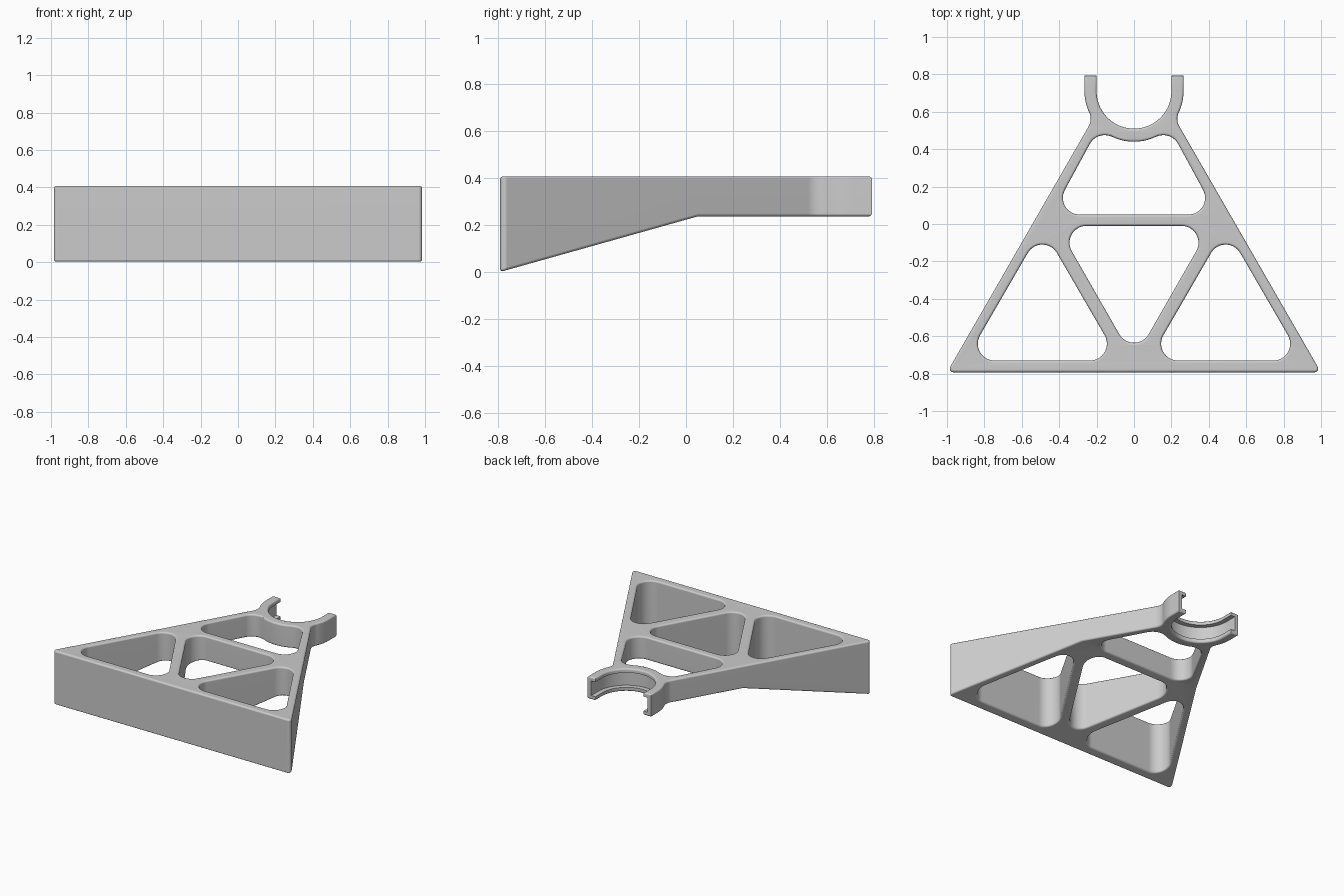
import bpy, bmesh
from math import cos, sin, radians, degrees, atan2, sqrt

cube = bpy.data.objects.get("Cube")
if cube:
    bpy.data.objects.remove(cube)

TOP, ARM_Z, BACK, BEND_Y = 0.407, 0.237, 0.793, 0.05
RING_Y, RING_IN, RING_OUT = 0.71, 0.2, 0.265
EDGE = 0.012


def arc(cx, cy, r, start, end, steps=14):
    angles = [radians(start + (end - start) * i / steps) for i in range(steps + 1)]
    return [(cx + r * cos(a), cy + r * sin(a)) for a in angles]


def mirrored(half):
    """Close a half outline (x >= 0) with its mirror image."""
    return half + [(-x, y) for x, y in reversed(half) if x > 1e-5]


def rounded_triangle(x, base_y, half_w, tip_y, r=0.09):
    """Triangle of three corner circles, pointing up or down."""
    s = 1 if tip_y > base_y else -1
    return (arc(x - half_w, base_y, r, s * 270, s * 150)
            + arc(x, tip_y, r, s * 150, s * 30)
            + arc(x + half_w, base_y, r, s * 30, s * -90))


def pocket(r):
    """U shape of the clip opening, right half, from the arm down to the centre."""
    return [(r, BACK)] + arc(0, RING_Y, r, 0, -90, 24)


# Outer outline: triangle, concave fillet into the clip ring, arm and opening
fillet = 0.08
gap = 0.116 + fillet
run = sqrt((RING_OUT + fillet) ** 2 - gap ** 2)
fx = gap * cos(radians(30)) + run * 0.5
fy = gap * 0.5 - run * cos(radians(30))
meet = degrees(atan2(-fy, -fx))
corner = arc(0.965, -BACK + 0.02, 0.02, -90, 30, 6)
outline = mirrored(corner
                   + arc(fx, RING_Y + fy, fillet, 210, meet)
                   + arc(0, RING_Y, RING_OUT, meet - 180, 0)
                   + [(RING_OUT, BACK)] + pocket(RING_IN))

# Upper window follows the curve of the clip ring
tx, ty, r = 0.157, 0.385, 0.09
lean = degrees(atan2(RING_Y - ty, tx))
upper = mirrored(arc(0.29, 0.14, r, -90, 30)
                 + arc(tx, ty, r, 30, 180 - lean)
                 + arc(0, RING_Y, 0.27, -lean, -90))

windows = [upper,
           rounded_triangle(-0.49, -0.64, 0.255, -0.2),
           rounded_triangle(0.49, -0.64, 0.255, -0.2),
           rounded_triangle(0, -0.1, 0.255, -0.545)]


def plate(name, loops, z0, z1, edge):
    """Filled outlines with holes, extruded from z0 to z1 with rounded edges."""
    curve = bpy.data.curves.new(name + "_profile", "CURVE")
    curve.dimensions, curve.fill_mode = "2D", "BOTH"
    curve.extrude = (z1 - z0) / 2 - edge
    curve.bevel_depth, curve.bevel_resolution, curve.offset = edge, 2, -edge
    for loop in loops:
        clean = [p for i, p in enumerate(loop)
                 if abs(p[0] - loop[i - 1][0]) + abs(p[1] - loop[i - 1][1]) > 1e-4]
        spline = curve.splines.new("POLY")
        spline.points.add(len(clean) - 1)
        for point, (x, y) in zip(spline.points, clean):
            point.co = (x, y, 0, 1)
        spline.use_cyclic_u = True
    temp = bpy.data.objects.new(name + "_profile", curve)
    bpy.context.collection.objects.link(temp)
    graph = bpy.context.evaluated_depsgraph_get()
    mesh = bpy.data.meshes.new_from_object(temp.evaluated_get(graph))
    bpy.data.objects.remove(temp)
    bm = bmesh.new()
    bm.from_mesh(mesh)
    bmesh.ops.translate(bm, vec=(0, 0, (z0 + z1) / 2), verts=bm.verts)
    bmesh.ops.remove_doubles(bm, verts=bm.verts, dist=1e-5)
    bmesh.ops.recalc_face_normals(bm, faces=bm.faces)
    bm.to_mesh(mesh)
    bm.free()
    obj = bpy.data.objects.new(name, mesh)
    bpy.context.collection.objects.link(obj)
    return obj


bracket = plate("bracket", [outline] + windows, ARM_Z, TOP, EDGE)

# Slope the underside down towards the front
bm = bmesh.new()
bm.from_mesh(bracket.data)
bmesh.ops.bisect_plane(bm, geom=bm.verts[:] + bm.edges[:] + bm.faces[:],
                       plane_co=(0, BEND_Y, 0), plane_no=(0, 1, 0))
for v in bm.verts:
    if v.co.z < (ARM_Z + TOP) / 2 and v.co.y < BEND_Y:
        v.co.z -= ARM_Z * (BEND_Y - v.co.y) / (BEND_Y + BACK)
bm.to_mesh(bracket.data)
bm.free()

# Groove inside the clip, leaving a lip above and below
groove_half = [(x, y + 0.1 if y == BACK else y) for x, y in pocket(0.235)]
groove = plate("groove_cutter", [mirrored(groove_half)], ARM_Z + 0.03, TOP - 0.03, 0)
groove.hide_render = True
groove.hide_set(True)
cut = bracket.modifiers.new("groove", "BOOLEAN")
cut.operation, cut.solver, cut.object = "DIFFERENCE", "EXACT", groove

# Plain grey material
grey = bpy.data.materials.new("grey")
grey.use_nodes = True
colour = (0.6, 0.6, 0.6, 1)
grey.diffuse_color = colour
grey.node_tree.nodes["Principled BSDF"].inputs["Base Color"].default_value = colour
bracket.data.materials.clear()
bracket.data.materials.append(grey)

# Smooth shading with crisp flats
bpy.ops.object.select_all(action="DESELECT")
bracket.select_set(True)
bpy.context.view_layer.objects.active = bracket
bpy.ops.object.modifier_apply(modifier="groove")
bpy.ops.object.shade_smooth_by_angle(angle=radians(35))
weighted = bracket.modifiers.new("flat_faces", "WEIGHTED_NORMAL")
weighted.keep_sharp = True
